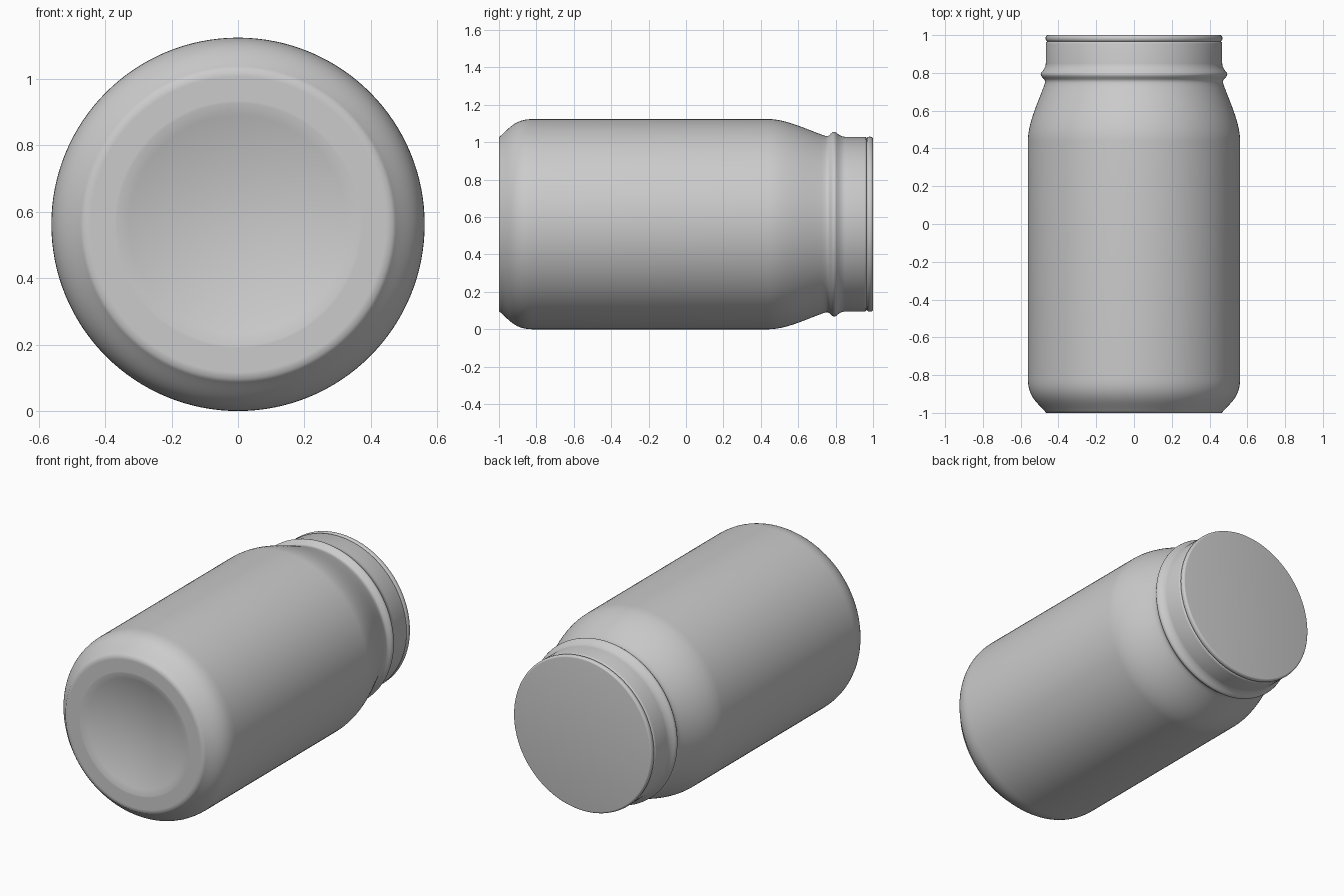
import bpy, bmesh, math

if "Cube" in bpy.data.objects:
    bpy.data.objects.remove(bpy.data.objects["Cube"])

R = 0.562          # body radius, also height of the lying axis
SEG = 128


def lathe(name, profile, angle=40):
    """Revolve (radius, y) points about the jar's lying axis."""
    bm = bmesh.new()
    rings = []
    for r, y in profile:
        if r < 1e-5:
            rings.append([bm.verts.new((0, y, R))])
        else:
            rings.append([bm.verts.new((r * math.cos(2 * math.pi * i / SEG), y,
                                        R + r * math.sin(2 * math.pi * i / SEG)))
                          for i in range(SEG)])
    for a, b in zip(rings, rings[1:]):
        for i in range(SEG):
            j = (i + 1) % SEG
            if len(a) == 1:
                bm.faces.new((a[0], b[j], b[i]))
            elif len(b) == 1:
                bm.faces.new((a[i], a[j], b[0]))
            else:
                bm.faces.new((a[i], a[j], b[j], b[i]))
    bmesh.ops.recalc_face_normals(bm, faces=bm.faces)
    me = bpy.data.meshes.new(name)
    bm.to_mesh(me)
    bm.free()
    ob = bpy.data.objects.new(name, me)
    bpy.context.collection.objects.link(ob)
    bpy.ops.object.select_all(action='DESELECT')
    ob.select_set(True)
    bpy.context.view_layer.objects.active = ob
    bpy.ops.object.shade_smooth_by_angle(angle=math.radians(angle))
    return ob


def bezier(p0, p1, p2, p3, n=12):
    pts = []
    for k in range(n + 1):
        t = k / n
        w = ((1 - t) ** 3, 3 * t * (1 - t) ** 2, 3 * t * t * (1 - t), t ** 3)
        pts.append(tuple(sum(c * p[d] for c, p in zip(w, (p0, p1, p2, p3))) for d in (0, 1)))
    return pts


# Jar: dished base, flat foot ring, rounded heel, straight wall, shoulder, bead, neck
dish = [(0.365 * k / 10, -0.94 - 0.06 * (k / 10) ** 2) for k in range(11)]
heel = bezier((0.465, -1.0), (0.505, -0.95), (0.562, -0.92), (0.562, -0.82))
shoulder = bezier((0.562, 0.44), (0.562, 0.54), (0.50, 0.66), (0.472, 0.745), 14)
bead = [(0.471, 0.757), (0.475, 0.766), (0.485, 0.775), (0.492, 0.785), (0.494, 0.793),
        (0.491, 0.802), (0.483, 0.811), (0.476, 0.822), (0.469, 0.836), (0.467, 0.85)]
neck = [(0.467, 0.955), (0.465, 0.962), (0.459, 0.966), (0.44, 0.966)]
lathe("jar_body", dish + [(0.372, -1.0), (0.445, -1.0)] + heel + shoulder + bead + neck, 50)

# Lid: thin disc with rounded rim
rim = [(0.456 + 0.012 * math.cos(a), 0.983 + 0.017 * math.sin(a))
       for a in (math.pi * (k / 12 - 0.5) for k in range(13))]
lathe("lid_disc", [(0, 0.966)] + rim + [(0, 1.0)])
